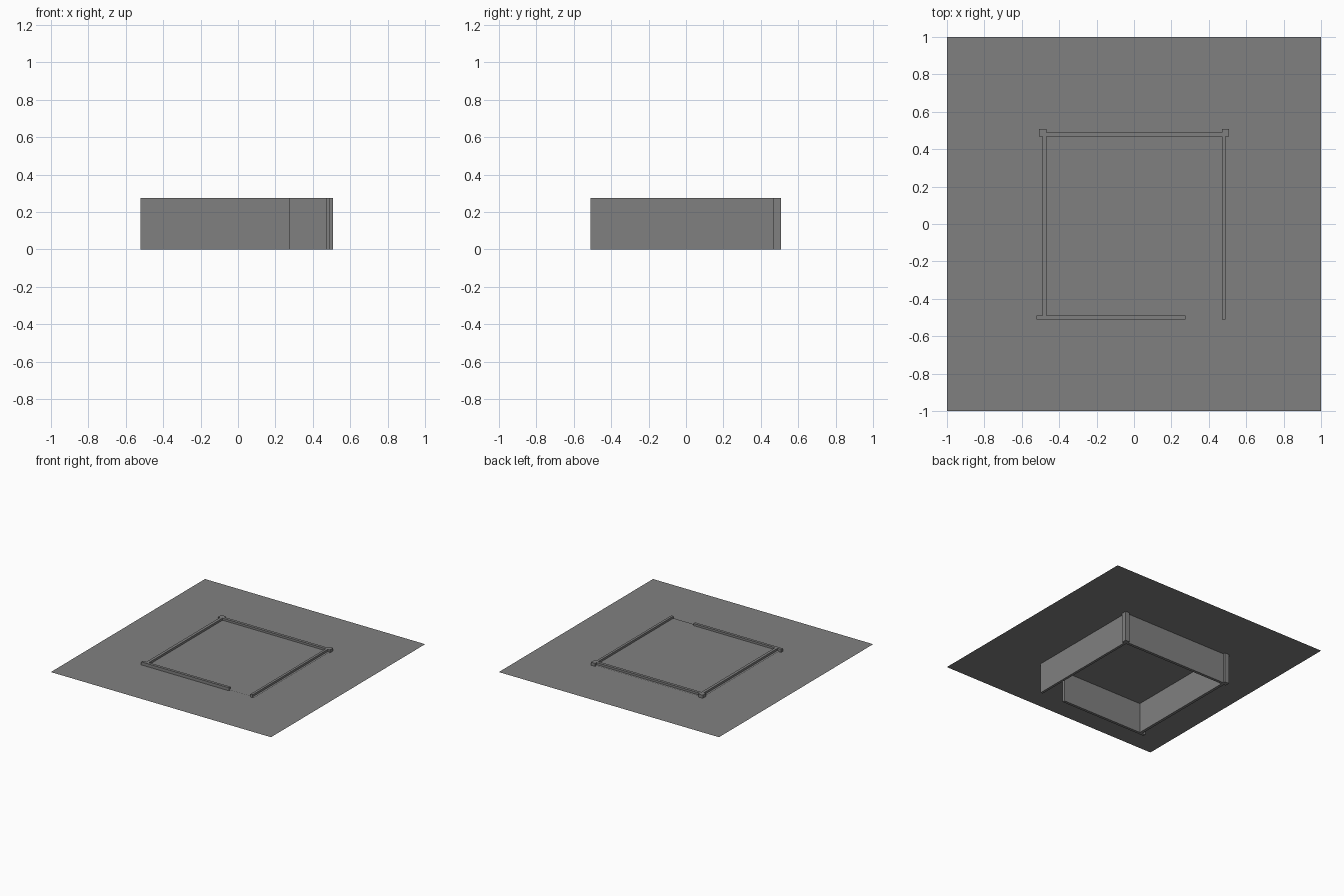
import bpy

if "Cube" in bpy.data.objects:
    bpy.data.objects.remove(bpy.data.objects["Cube"])

grey = bpy.data.materials.new("mid grey")
grey.diffuse_color = (0.216, 0.216, 0.216, 1)
grey.use_nodes = True
grey.node_tree.nodes["Principled BSDF"].inputs["Base Color"].default_value = grey.diffuse_color


def box(name, x0, x1, y0, y1, z0, z1):
    v = [(x, y, z) for z in (z0, z1) for x, y in ((x0, y0), (x1, y0), (x1, y1), (x0, y1))]
    f = [(3, 2, 1, 0), (4, 5, 6, 7), (0, 1, 5, 4), (1, 2, 6, 5), (2, 3, 7, 6), (3, 0, 4, 7)]
    finish(name, v, f)


def sheet(name, x0, x1, y0, y1, z):
    finish(name, [(x0, y0, z), (x1, y0, z), (x1, y1, z), (x0, y1, z)], [(0, 1, 2, 3)])


def finish(name, v, f):
    m = bpy.data.meshes.new(name)
    m.from_pydata(v, [], f)
    m.materials.append(grey)
    o = bpy.data.objects.new(name, m)
    bpy.context.collection.objects.link(o)


H = 0.275
# wide flat sheet and the smaller roof just above it
sheet("ground_sheet", -1, 1, -1, 1, 0.25)
sheet("inner_sheet", -0.508, 0.508, -0.508, 0.508, 0.258)
# walls, the front one leaves a doorway on the right
box("front_wall", -0.522, 0.275, -0.51, -0.488, 0, H)
box("back_wall", -0.508, 0.508, 0.467, 0.49, 0, H)
box("left_wall", -0.49, -0.467, -0.508, 0.508, 0, H)
box("right_wall", 0.47, 0.49, -0.51, 0.508, 0, H)
# back corner posts
for name, x0, x1 in (("left_post", -0.508, -0.467), ("right_post", 0.47, 0.508)):
    box(name, x0, x1, 0.467, 0.508, 0, H)
